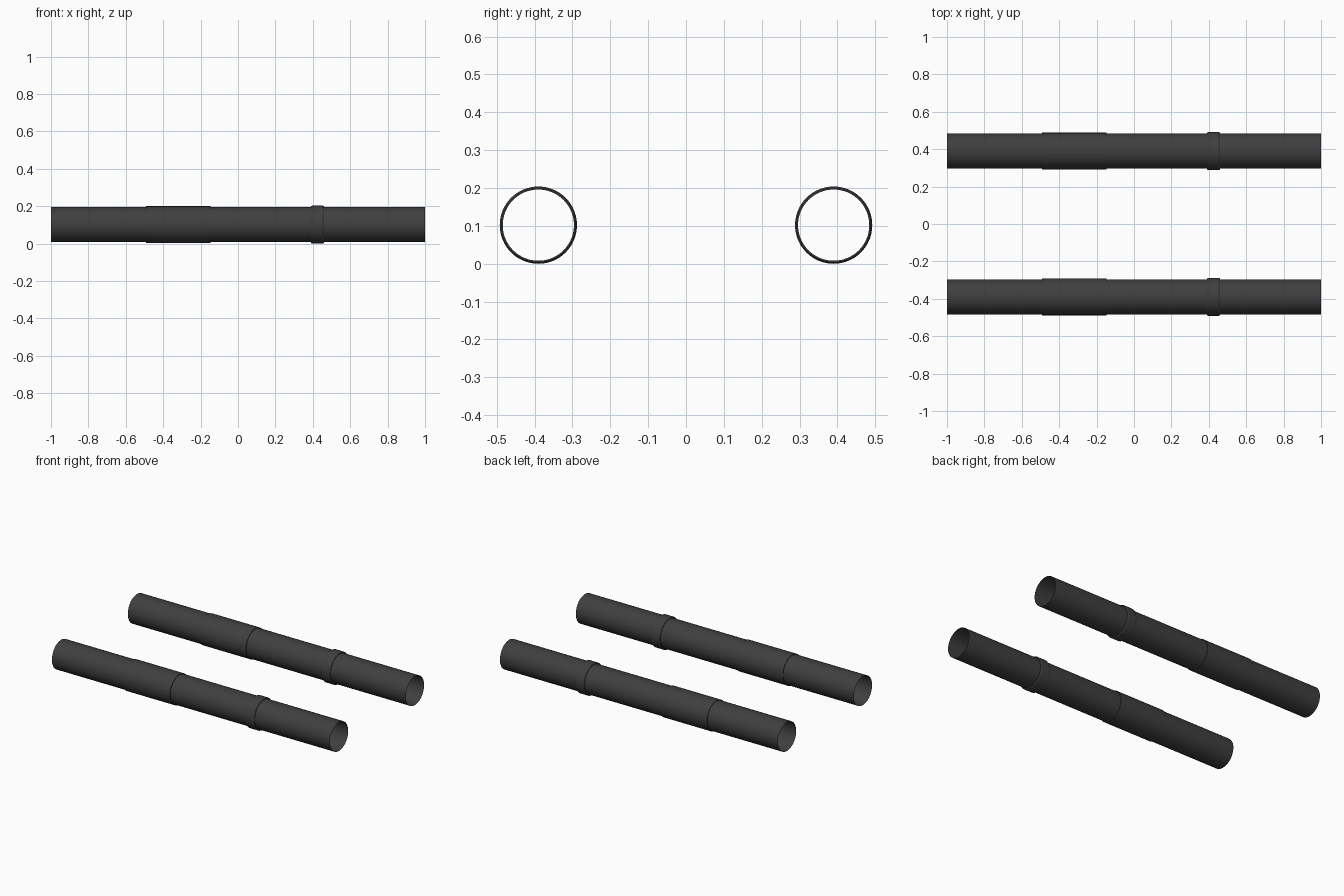
import bpy, bmesh, math

if "Cube" in bpy.data.objects:
    bpy.data.objects.remove(bpy.data.objects["Cube"])

SEG = 64
AXIS_Y, AXIS_Z = 0.39, 0.102

mat = bpy.data.materials.new("dark_grey")
mat.diffuse_color = (0.05, 0.05, 0.05, 1)
mat.use_nodes = True
mat.node_tree.nodes["Principled BSDF"].inputs["Base Color"].default_value = mat.diffuse_color


def lathe(name, profile, y):
    """Revolve (x, radius) points around an x-parallel axis."""
    bm = bmesh.new()
    rings = []
    for x, r in profile:
        rings.append([bm.verts.new((x, r * math.cos(2 * math.pi * i / SEG),
                                    r * math.sin(2 * math.pi * i / SEG)))
                      for i in range(SEG)])
    for a, b in zip(rings, rings[1:]):
        for i in range(SEG):
            j = (i + 1) % SEG
            bm.faces.new((a[i], b[i], b[j], a[j]))
    # outward normals: first face of the shell should point away from the axis
    bm.normal_update()
    face = max(bm.faces, key=lambda f: f.calc_area())
    c = face.calc_center_median()
    if face.normal.y * c.y + face.normal.z * c.z < 0:
        bmesh.ops.reverse_faces(bm, faces=bm.faces[:])
    mesh = bpy.data.meshes.new(name)
    bm.to_mesh(mesh)
    bm.free()
    mesh.materials.append(mat)
    obj = bpy.data.objects.new(name, mesh)
    obj.location = (0, y, AXIS_Z)
    bpy.context.collection.objects.link(obj)
    bpy.ops.object.select_all(action='DESELECT')
    obj.select_set(True)
    bpy.context.view_layer.objects.active = obj
    bpy.ops.object.shade_smooth_by_angle(angle=math.radians(30))
    return obj


R = 0.094
for side, y in (("front", -AXIS_Y), ("back", AXIS_Y)):
    # thin open pipe
    lathe(side + "_pipe", [(-1, R), (1, R)], y)
    # long, slightly raised sleeve
    lathe(side + "_sleeve",
          [(-0.492, R), (-0.492, 0.098), (-0.148, 0.098), (-0.148, R)], y)
    # short collar with chamfered rims
    lathe(side + "_collar",
          [(0.391, R), (0.391, 0.098), (0.397, 0.102),
           (0.453, 0.102), (0.459, 0.098), (0.459, R)], y)
